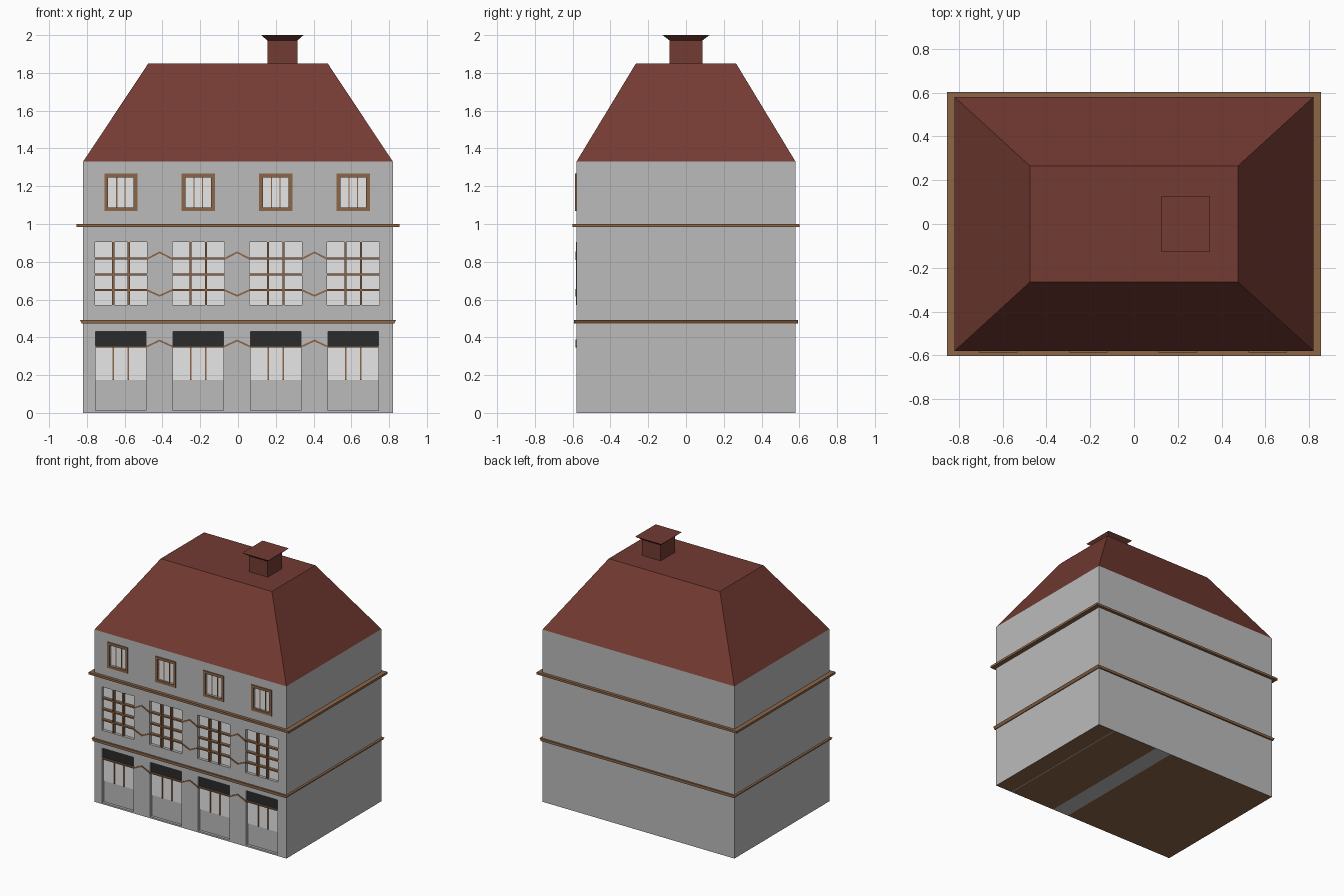
import bpy
import bmesh
from mathutils import Vector

if "Cube" in bpy.data.objects:
    bpy.data.objects.remove(bpy.data.objects["Cube"], do_unlink=True)


def material(name, rgb):
    m = bpy.data.materials.new(name)
    m.use_nodes = True
    m.diffuse_color = (*rgb, 1)
    m.node_tree.nodes["Principled BSDF"].inputs["Base Color"].default_value = (*rgb, 1)
    return m


WALL = material("grey plaster", (0.5, 0.5, 0.5))
ROOF = material("red brick", (0.175, 0.044, 0.033))
WOOD = material("brown wood", (0.27, 0.135, 0.065))
GLASS = material("pale glass", (0.8, 0.8, 0.8))
BLACK = material("black panel", (0.024, 0.024, 0.024))

FRONT = -0.58
CENTRES = [-0.62 + 0.41 * i for i in range(4)]


def add_box(bm, x0, x1, y0, y1, z0, z1, bottom=None):
    """Box from its limits; bottom gives other x and y half sizes below."""
    cx, cy = (x0 + x1) / 2, (y0 + y1) / 2
    hx, hy = (x1 - x0) / 2, (y1 - y0) / 2
    for v in bmesh.ops.create_cube(bm, size=2)["verts"]:
        px, py = bottom if bottom and v.co.z < 0 else (hx, hy)
        v.co = Vector((cx + v.co.x * px, cy + v.co.y * py, z1 if v.co.z > 0 else z0))


def finish(name, bm, *mats):
    bmesh.ops.recalc_face_normals(bm, faces=bm.faces)
    mesh = bpy.data.meshes.new(name)
    bm.to_mesh(mesh)
    bm.free()
    for m in mats:
        mesh.materials.append(m)
    ob = bpy.data.objects.new(name, mesh)
    bpy.context.collection.objects.link(ob)
    return ob


def boxes(name, mat, *limits, bottom=None):
    bm = bmesh.new()
    for lim in limits:
        add_box(bm, *lim, bottom=bottom)
    return finish(name, bm, mat)


# Walls, with a wooden underside broken by plaster strips
bm = bmesh.new()
add_box(bm, -0.82, 0.82, FRONT, 0.58, 0, 1.33)
for x in (0.14, 0.28, 0.668, 0.676):
    bmesh.ops.bisect_plane(bm, geom=bm.verts[:] + bm.edges[:] + bm.faces[:],
                           plane_co=(x, 0, 0), plane_no=(1, 0, 0))
for f in bm.faces:
    c = f.calc_center_median()
    strip = 0.14 < c.x < 0.28 or 0.668 < c.x < 0.676
    f.material_index = int(c.z < 0.001 and not strip)
walls = finish("walls", bm, WALL, WOOD)

# Recesses for the three rows of windows: half width, depth, bottom, top
SHOP = (0.134, 0.02, 0.012, 0.432)
MIDDLE = (0.138, 0.025, 0.57, 0.905)
ATTIC = (0.068, 0.015, 1.088, 1.247)
cutter = boxes("recess_cutter", WALL, *[
    (c - w, c + w, FRONT - 0.1, FRONT + d, z0, z1)
    for c in CENTRES for w, d, z0, z1 in (SHOP, MIDDLE, ATTIC)])
cutter.hide_render = True
mod = walls.modifiers.new("recesses", "BOOLEAN")
mod.operation = "DIFFERENCE"
mod.solver = "EXACT"
mod.object = cutter
bpy.context.view_layer.objects.active = walls
bpy.ops.object.modifier_apply(modifier=mod.name)
bpy.data.objects.remove(cutter, do_unlink=True)

# Hipped roof with a flat top, chimney and flared cap
boxes("roof", ROOF, (-0.475, 0.475, -0.265, 0.265, 1.33, 1.85), bottom=(0.82, 0.58))
boxes("chimney", ROOF, (0.155, 0.315, -0.087, 0.087, 1.84, 1.975))
boxes("chimney_cap", ROOF, (0.123, 0.347, -0.125, 0.125, 1.972, 2.0), bottom=(0.08, 0.087))

# Cornices around the walls
boxes("upper_cornice", WOOD, (-0.855, 0.855, -0.602, 0.602, 0.983, 1.0))
boxes("lower_cornice", WOOD, (-0.837, 0.837, -0.592, 0.592, 0.472, 0.492), bottom=(0.826, 0.592))


def zigzag(name, z, rise, half):
    """Bent rail in each gap between neighbouring windows."""
    bm = bmesh.new()
    t = 0.005
    for a, b in zip(CENTRES, CENTRES[1:]):
        x0, x1 = a + half, b - half
        path = [(x0, z), ((x0 + x1) / 2, z + rise), (x1, z)]
        outline = [(x, h + t) for x, h in path] + [(x, h - t) for x, h in reversed(path)]
        face = bm.faces.new([bm.verts.new((x, FRONT, h)) for x, h in outline])
        ext = bmesh.ops.extrude_face_region(bm, geom=[face])["geom"]
        for v in ext:
            if isinstance(v, bmesh.types.BMVert):
                v.co.y -= 0.006
    return finish(name, bm, WOOD)


zigzag("middle_upper_rail", 0.815, 0.035, 0.138)
zigzag("middle_lower_rail", 0.65, -0.03, 0.138)
zigzag("shop_rail", 0.35, 0.033, 0.134)

# Windows, column by column
for n, c in enumerate(CENTRES, 1):
    # Shop window: glass, black transom panel and thin bars
    w, d, _, top = SHOP
    back = FRONT + d
    boxes(f"shop_glass_{n}", GLASS, (c - w, c + w, back - 0.004, back, 0.175, 0.355))
    boxes(f"shop_transom_{n}", BLACK, (c - w, c + w, back - 0.008, back, 0.355, top))
    boxes(f"shop_bars_{n}", WOOD,
          (c - w, c + w, FRONT - 0.002, back, 0.346, 0.355),
          *[(c + o - 0.004, c + o + 0.004, back - 0.01, back, 0.175, 0.35)
            for o in (-0.04, 0.04)])

    # Middle window: glass behind a deep grid of bars
    w, d, z0, z1 = MIDDLE
    back = FRONT + d
    boxes(f"middle_glass_{n}", GLASS, (c - w, c + w, back - 0.003, back, z0, z1))
    boxes(f"middle_bars_{n}", WOOD,
          *[(c + o - 0.006, c + o + 0.006, FRONT - 0.002, back, z0, z1)
            for o in (-0.041, 0.041)],
          *[(c - w, c + w, FRONT - 0.001, back, z - 0.005, z + 0.005)
            for z in (0.65, 0.732, 0.817)])

    # Attic window: projecting frame and fine bars
    w, d, z0, z1 = ATTIC
    back = FRONT + d
    o = w + 0.02
    y0 = FRONT - 0.007
    boxes(f"attic_glass_{n}", GLASS, (c - w, c + w, back - 0.003, back, z0, z1))
    boxes(f"attic_bars_{n}", WOOD,
          *[(c + s - 0.003, c + s + 0.003, back - 0.006, back, z0, z1)
            for s in (-0.022, 0.022)])
    boxes(f"attic_frame_{n}", WOOD,
          (c - o, c - w, y0, back, z0 - 0.02, z1 + 0.02),
          (c + w, c + o, y0, back, z0 - 0.02, z1 + 0.02),
          (c - w, c + w, y0, back, z0 - 0.02, z0),
          (c - w, c + w, y0, back, z1, z1 + 0.02))
